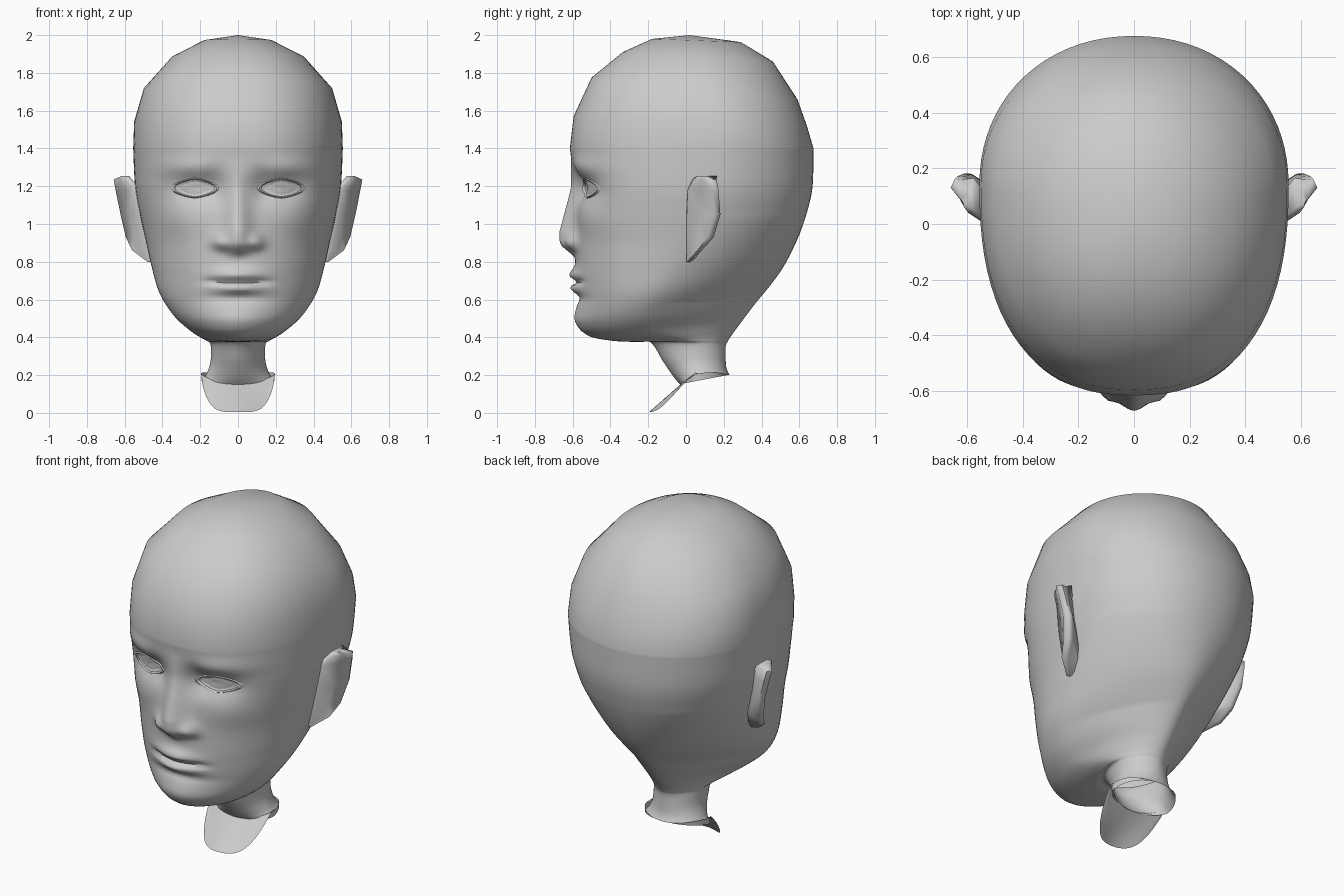
import bpy, bmesh, math
from mathutils import Vector
from mathutils.bvhtree import BVHTree

if "Cube" in bpy.data.objects:
    bpy.data.objects.remove(bpy.data.objects["Cube"])

grey = bpy.data.materials.new("plain grey")
grey.use_nodes = True
colour = (0.6, 0.6, 0.6, 1)
grey.diffuse_color = colour
grey.node_tree.nodes["Principled BSDF"].inputs["Base Color"].default_value = colour


def finish(name, bm, angle=60):
    """Turn a bmesh into a smooth shaded object."""
    bmesh.ops.remove_doubles(bm, verts=bm.verts, dist=0.0002)
    bmesh.ops.recalc_face_normals(bm, faces=bm.faces)
    mesh = bpy.data.meshes.new(name)
    bm.to_mesh(mesh)
    mesh.materials.append(grey)
    obj = bpy.data.objects.new(name, mesh)
    bpy.context.collection.objects.link(obj)
    bpy.ops.object.select_all(action='DESELECT')
    obj.select_set(True)
    bpy.context.view_layer.objects.active = obj
    bpy.ops.object.shade_smooth_by_angle(angle=math.radians(angle))


def loft(rows, closed=False):
    """Skin a list of equally long point rows."""
    bm = bmesh.new()
    grid = [[bm.verts.new(p) for p in row] for row in rows]
    n = len(rows[0])
    for a, b in zip(grid, grid[1:]):
        for i in range(n if closed else n - 1):
            j = (i + 1) % n
            bm.faces.new((a[i], a[j], b[j], b[i]))
    return bm


def spline(points, steps):
    """Catmull-Rom through tuples of any length."""
    pts = [Vector(p) for p in points]
    pts = [pts[0]] + pts + [pts[-1]]
    out = []
    for a, b, c, d in zip(pts, pts[1:], pts[2:], pts[3:]):
        for k in range(steps):
            t = k / steps
            out.append(b + (c - a) * (t / 2) + (a * 2 - b * 5 + c * 4 - d) * (t * t / 2)
                       + (b * 3 - a - c * 3 + d) * (t ** 3 / 2))
    return out + [pts[-1]]


def mix(a, b, t):
    return a + (b - a) * min(max(t, 0), 1)


def bump(x, z, cx, cz, sx, sz):
    return math.exp(-((x - cx) / sx) ** 2 - ((z - cz) / sz) ** 2)


# Sections: front y, front z, back y, back z, half width, widest y
crown = [
    (.02, 2, .02, 2, 0, .02), (-.18, 1.98, .29, 1.963, .18, .05),
    (-.335, 1.91, .46, 1.86, .35, .08), (-.5, 1.775, .59, 1.66, .5, .11),
    (-.595, 1.57, .64, 1.52, .55, .14)]
face_and_neck = [
    (-.615, 1.4, .675, 1.4, .555, .14),
    (-.59, 1.2, .67, 1.2, .545, .1), (-.585, 1.05, .64, 1.06, .52, .05),
    (-.585, .9, .59, .92, .488, 0), (-.585, .75, .52, .78, .455, -.08),
    (-.575, .6, .45, .68, .415, -.15), (-.575, .48, .36, .57, .34, -.2),
    (-.52, .41, .3, .49, .26, -.19), (-.4, .383, .255, .43, .205, -.1),
    (-.28, .376, .225, .385, .165, 0), (-.19, .375, .21, .35, .145, .05),
    (-.12, .27, .21, .28, .145, .06), (-.065, .19, .215, .235, .165, .06),
    (-.03, .15, .23, .2, .195, .06)]


def face_depth(x, z):
    """Forward push of the facial features."""
    x = abs(x)
    # nose: ridge widening down to a round tip, wings, sharp underside
    under = 1 / (1 + math.exp((.865 - z) / .011))
    width = mix(.045, .085, (1.2 - z) / .3)
    ridge = mix(.02, .085, (1.2 - z) / .24) * mix(1, 0, (z - 1.2) / .15)
    d = under * ridge * math.exp(-(x / width) ** 2)
    d += under * .035 * bump(x, z, .1, .9, .036, .045)
    d += .015 * bump(x, z, 0, .85, .05, .02)
    # eye sockets, brow, cheekbones
    d -= .045 * bump(x, z, .23, 1.19, .13, .075)
    d -= .025 * bump(x, z, .13, 1.2, .05, .09)
    d += .018 * bump(x, z, .27, 1.3, .15, .05)
    d += .012 * bump(x, z, .3, 1.02, .12, .08)
    # lips tapering to the corners, with a thin mouth line
    w = math.exp(-(x / .12) ** 2)
    d += w * (.034 * bump(0, z, 0, .73, 1, .034) + .034 * bump(0, z, 0, .66, 1, .026))
    d -= .026 * math.exp(-(x / .17) ** 6) * bump(0, z, 0, .695, 1, .012)
    d -= .014 * bump(x, z, 0, .605, .16, .025)
    d += .012 * bump(x, z, 0, .5, .14, .06)
    return d


def ring(s, angles):
    """Rounded section, with its own roundness in front and behind."""
    fy, fz, by, bz, w, ym = s
    z_mid = (fz + bz) / 2
    rounder = mix(0, .2, (z_mid - 1.5) / .4)
    row = []
    for a in angles:
        c, sn = math.cos(a), math.sin(a)
        if c > 0:
            p = mix(1.82, 2.4, (z_mid - .5) / .7) - rounder
        else:
            p = mix(1.5, 2.1, abs(z_mid - .58) / .45) - rounder / 2
        r = (abs(c) ** p + abs(sn) ** p) ** (-1 / p)
        x = w * r * sn
        y = ym - (ym - fy if c > 0 else by - ym) * r * c
        z = fz + (bz - fz) * (y - fy) / max(by - fy, .001)
        if c > 0 and z_mid > .47:
            y -= face_depth(x, z) * min(1, c * 2)
        row.append((x, y, z))
    return row


def arched(row):
    """The open neck edge rises at both sides."""
    return [(x, y, z + .04 * (x / .195) ** 2) for x, y, z in row]


half = 48
around = [math.pi * math.copysign(abs(k / half) ** 1.35, k) for k in range(-half, half)]
rows = [ring(s, around) for s in crown + spline(face_and_neck, 10)]
rows[-1] = arched(rows[-1])
head_bm = loft(rows, closed=True)
tree = BVHTree.FromBMesh(head_bm)
finish("head", head_bm, 80)

# Tongue-shaped flap below the front of the neck, sagging slightly
quarter = [math.pi * k / 24 for k in range(-12, 13)]
collar = arched(ring(face_and_neck[-1], quarter))
rim = [(.195 * math.sin(a), .05 - .245 * math.cos(a), .215 - .21 * math.cos(a)
        - .03 * math.sin(a * 2) ** 2) for a in quarter]
flap = [[Vector(p).lerp(Vector(q), t) for p, q in zip(collar, rim)] for t in (0, .35, .7, 1)]
finish("neck_flap", loft(flap))


def almond(side, scale, dy):
    """Eye outline laid on the face and moved by dy."""
    pts = []
    for k in range(24):
        a = math.tau * k / 24
        x = side * (.229 + .108 * scale * math.cos(a))
        z = 1.19 + .046 * scale * math.sin(a) * (1 - .25 * abs(math.cos(a)))
        hit = tree.ray_cast(Vector((x, -2, z)), Vector((0, 1, 0)))[0]
        pts.append(hit + Vector((0, dy, 0)))
    return pts


# Ear stations from top to lobe: z, root x, root y, rim x, rim y
ear_stations = [
    (1.253, .605, .055, .62, .09), (1.235, .59, .035, .658, .13),
    (1.18, .545, .005, .648, .14), (1.05, .53, 0, .622, .15),
    (.93, .51, 0, .594, .115), (.86, .49, 0, .56, .06), (.8, .465, 0, .48, .005)]

for side, label in ((1, "left"), (-1, "right")):
    # eye surface set in a raised lid
    lid = [almond(side, s, dy) for s, dy in ((1.22, .004), (1.09, -.009), (1, -.006), (.97, .008))]
    finish(label + "_eyelid", loft(lid, closed=True))
    eye = [almond(side, s, dy) for s, dy in ((1, .008), (.8, .001), (.4, -.004), (.01, -.006))]
    finish(label + "_eye", loft(eye, closed=True))

    # ear shell: front root, hollow, rim, back of rim, back root
    shell = []
    for z, root, ry, x, y in ear_stations:
        thin = mix(.3, 1, (z - .8) / .1)
        line = [(root - .03, ry, z), (root + .005, ry + .005, z),
                (mix(root, x, .5), mix(ry, y, .55), z), (x, y, z),
                (x - .015 * thin, y + .032 * thin, z), (x - .04 * thin, y + .03 * thin, z),
                (root - .03, ry + .11 * thin, z)]
        shell.append([(side * px, py, pz) for px, py, pz in line])
    ear = loft(shell, closed=True)
    ear.verts.ensure_lookup_table()
    n = len(shell[0])
    ear.faces.new(ear.verts[:n])
    ear.faces.new(ear.verts[-n:])
    finish(label + "_ear", ear, 70)
